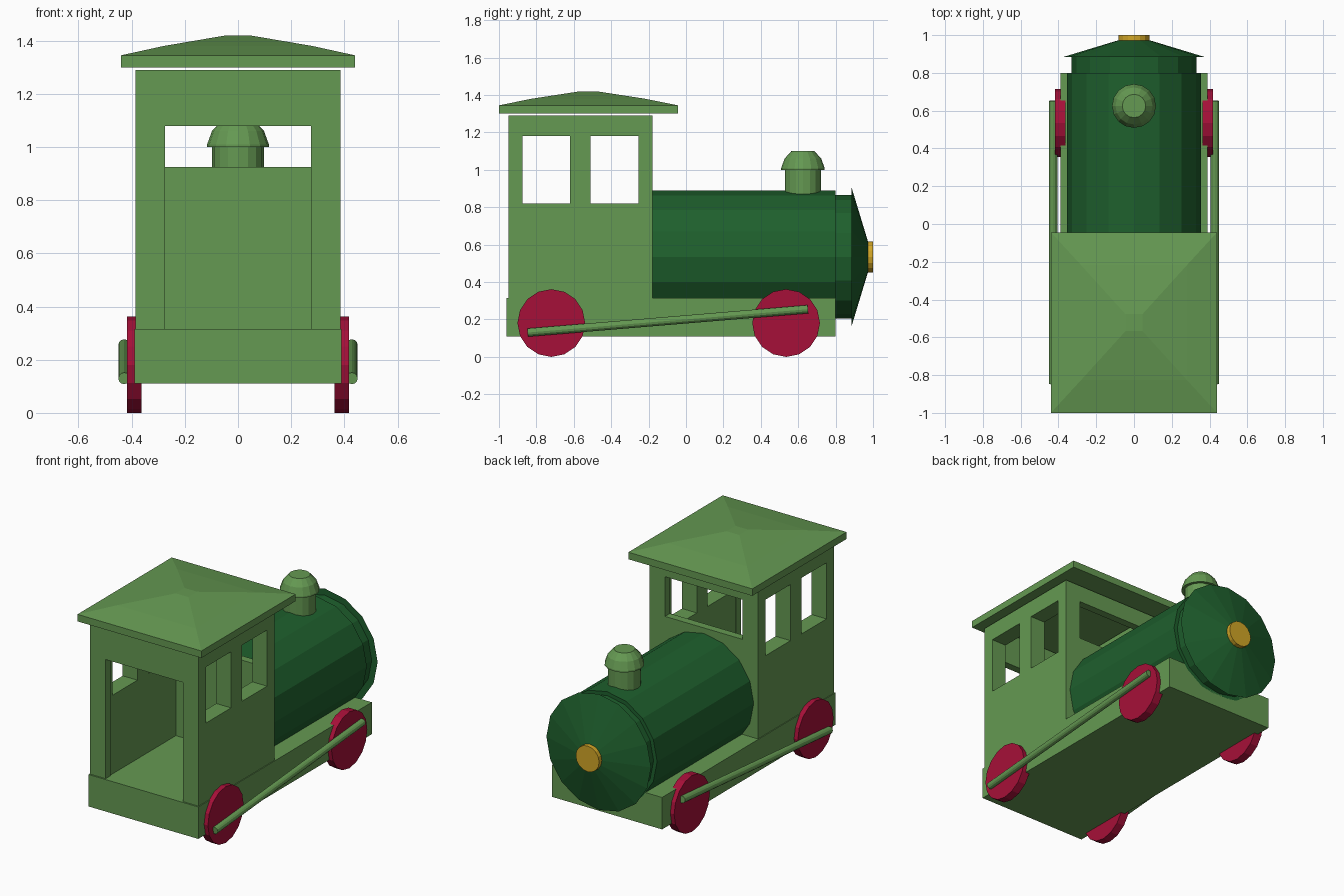
import bpy, bmesh, math
from mathutils import Vector

if "Cube" in bpy.data.objects:
    bpy.data.objects.remove(bpy.data.objects["Cube"])


def material(name, rgb):
    m = bpy.data.materials.new(name)
    m.diffuse_color = (*rgb, 1)
    m.use_nodes = True
    m.node_tree.nodes["Principled BSDF"].inputs["Base Color"].default_value = m.diffuse_color
    return m


LIGHT = material("light_green", (0.13, 0.32, 0.085))
DARK = material("dark_green", (0.013, 0.115, 0.026))
RED = material("red", (0.38, 0.005, 0.04))
GOLD = material("gold", (0.64, 0.38, 0.02))


def finish(name, bm, mat):
    bmesh.ops.recalc_face_normals(bm, faces=bm.faces)
    me = bpy.data.meshes.new(name)
    bm.to_mesh(me)
    bm.free()
    ob = bpy.data.objects.new(name, me)
    bpy.context.collection.objects.link(ob)
    if mat:
        me.materials.append(mat)
    return ob


def box(name, lo, hi, mat=None):
    bm = bmesh.new()
    bmesh.ops.create_cube(bm, size=1)
    for v in bm.verts:
        v.co = [(a + b) / 2 + c * (b - a) for a, b, c in zip(lo, hi, v.co)]
    return finish(name, bm, mat)


def loft(name, rings, mat):
    """Skin a list of equal-length point rings and cap both ends."""
    bm = bmesh.new()
    loops = [[bm.verts.new(p) for p in ring] for ring in rings]
    n = len(loops[0])
    for a, b in zip(loops, loops[1:]):
        for i in range(n):
            j = (i + 1) % n
            bm.faces.new((a[i], a[j], b[j], b[i]))
    bm.faces.new(loops[0])
    bm.faces.new(loops[-1])
    return finish(name, bm, mat)


def lathe(name, profile, origin, axis, mat, sides=16):
    """Revolve (radius, height) pairs around an axis."""
    rot = Vector((0, 0, 1)).rotation_difference(Vector(axis))
    rings = []
    for r, h in profile:
        angles = [2 * math.pi * i / sides for i in range(sides)]
        rings.append([Vector(origin) + rot @ Vector((r * math.cos(a), r * math.sin(a), h))
                      for a in angles])
    return loft(name, rings, mat)


# chassis
box("chassis", (-0.39, -0.96, 0.11), (0.39, 0.80, 0.315), LIGHT)

# cab: block with the room, door and windows cut out
cab = box("cab", (-0.385, -0.95, 0.30), (0.385, -0.18, 1.29), LIGHT)
cutters = [
    box("cut_room", (-0.28, -0.90, 0.2), (0.28, -0.23, 1.4)),
    box("cut_door", (-0.275, -1.1, 0.25), (0.275, -0.8, 1.08)),
    box("cut_front_window", (-0.275, -0.3, 0.925), (0.275, -0.1, 1.18)),
    box("cut_side_window_a", (-0.6, -0.875, 0.82), (0.6, -0.62, 1.18)),
    box("cut_side_window_b", (-0.6, -0.51, 0.82), (0.6, -0.255, 1.18)),
]
for c in cutters:
    mod = cab.modifiers.new(c.name, "BOOLEAN")
    mod.operation = "DIFFERENCE"
    mod.solver = "EXACT"
    mod.object = c
    c.hide_render = True
bpy.context.view_layer.objects.active = cab
for c in cutters:
    bpy.ops.object.modifier_apply(modifier=c.name)
    bpy.data.objects.remove(c)

# roof: square eaves rising to a small flat peak
roof_rings = []
for hx, hy, z in [(0.44, 0.478, 1.30), (0.44, 0.478, 1.345),
                  (0.28, 0.304, 1.38), (0.045, 0.045, 1.42)]:
    roof_rings.append([(sx * hx, -0.522 + sy * hy, z)
                       for sx, sy in ((-1, -1), (1, -1), (1, 1), (-1, 1))])
loft("roof", roof_rings, LIGHT)

# boiler with collar, nose cone and lamp
forward = (0, 1, 0)
lathe("boiler", [(0.355, -0.19), (0.355, 0.80)], (0, 0, 0.535), forward, DARK)
lathe("boiler_collar", [(0.33, 0.79), (0.33, 0.89)], (0, 0, 0.535), forward, DARK)
lathe("nose_cone", [(0.372, 0.885), (0.085, 0.972)], (0, 0, 0.535), forward, DARK)
lathe("lamp", [(0.083, 0.95), (0.083, 1.0)], (0, 0, 0.535), forward, GOLD)

# chimney
lathe("chimney", [(0.097, 0.86), (0.097, 1.0), (0.116, 1.0), (0.116, 1.01),
                  (0.098, 1.06), (0.062, 1.10)], (0, 0.625, 0), (0, 0, 1), LIGHT)

# wheels and coupling rods on both sides
for side, s in (("left", -1), ("right", 1)):
    for end, y in (("rear", -0.72), ("front", 0.535)):
        lathe(f"{side}_{end}_wheel", [(0.181, 0.363), (0.181, 0.417)],
              (0, y, 0.181), (s, 0, 0), RED)
    start, stop = Vector((s * 0.428, -0.847, 0.13)), Vector((s * 0.428, 0.652, 0.255))
    rod = stop - start
    lathe(f"{side}_coupling_rod", [(0.022, 0), (0.022, rod.length)],
          start, rod.normalized(), LIGHT, 12)
